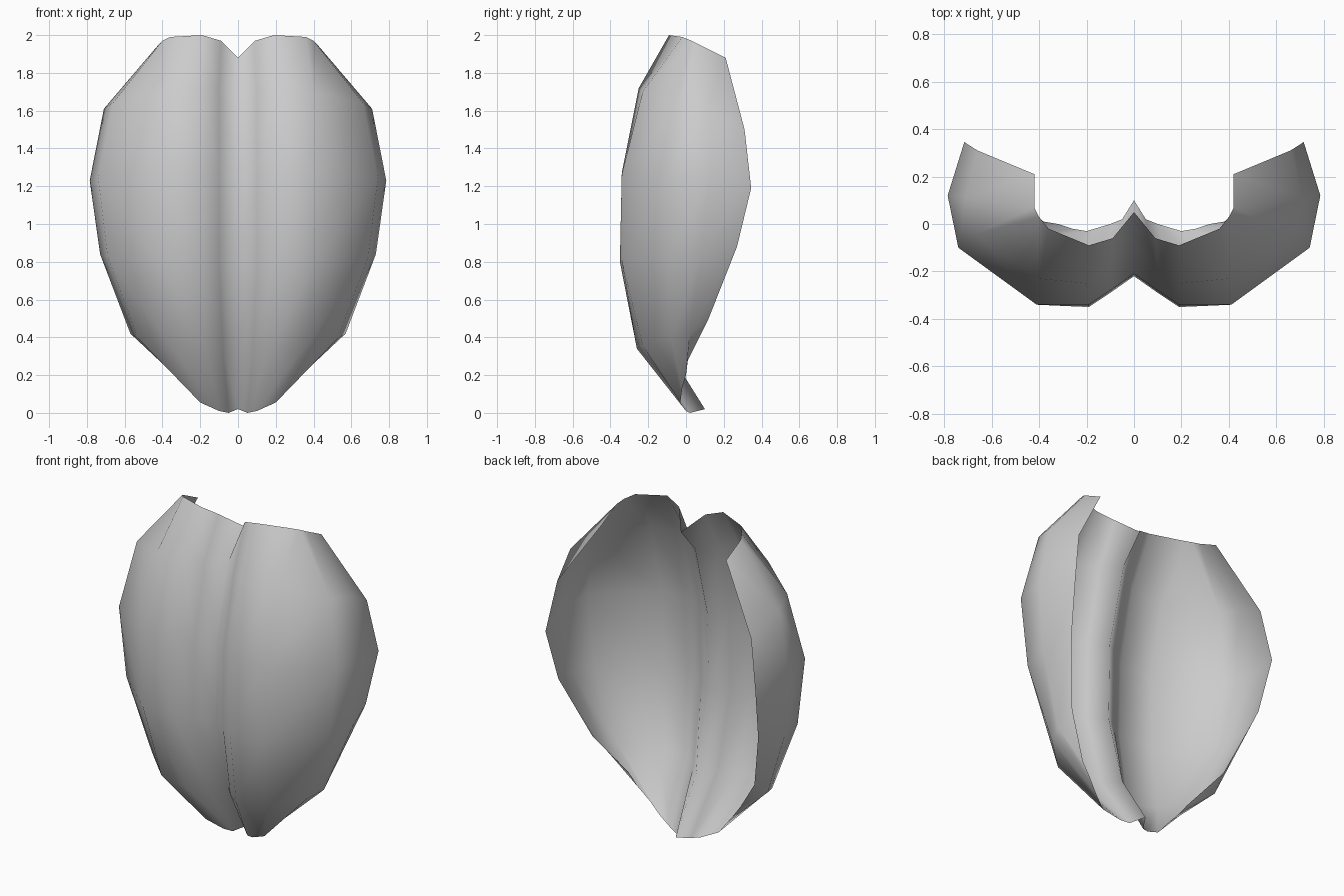
import bpy
import bmesh
from mathutils import Vector

# Remove only the default cube
default_cube = bpy.data.objects.get("Cube")
if default_cube:
    bpy.data.objects.remove(default_cube, do_unlink=True)


def make_material(name, colour):
    material = bpy.data.materials.new(name)
    material.use_nodes = True
    material.diffuse_color = colour
    shader = material.node_tree.nodes.get("Principled BSDF")
    shader.inputs["Base Color"].default_value = colour
    shader.inputs["Roughness"].default_value = 0.8
    return material


def section(front_height, back_height, outline):
    """Place a half outline in plan; its outer wall tilts towards the back edge."""
    tilt = (0, 0, 0, 0.1, 0.35, 0.5, 1)
    rise = back_height - front_height
    return [Vector((x, y, front_height + rise * t))
            for (x, y), t in zip(outline, tilt)]


def rim(points):
    return [Vector(point) for point in points]


# Half sections run from the centre crease around the lobe to the open back edge
bottom_rim = rim([(0, .1, .02), (.05, .02, 0), (.1, 0, .01), (.2, -.03, .055),
                  (.26, -.02, .13), (.32, 0, .2), (.38, .01, .28)])
lower = section(.34, .5, [(0, -.1), (.08, -.19), (.17, -.26), (.36, -.23),
                          (.53, -.08), (.57, .02), (.55, .12)])
waist = section(.8, .88, [(0, -.22), (.1, -.29), (.19, -.35), (.41, -.34),
                          (.69, -.1), (.73, .08), (.68, .27)])
chest = section(1.27, 1.19, [(0, -.21), (.1, -.28), (.19, -.34), (.41, -.34),
                             (.74, -.1), (.785, .12), (.715, .345)])
shoulder = section(1.72, 1.5, [(0, -.09), (.1, -.18), (.2, -.25), (.4, -.23),
                               (.66, -.04), (.71, .11), (.66, .31)])
top_rim = rim([(0, .05, 1.88), (.09, -.06, 1.97), (.19, -.09, 2), (.36, -.02, 1.99),
               (.4, .03, 1.97), (.42, .07, 1.95), (.42, .21, 1.88)])
sections = [bottom_rim, lower, waist, chest, shoulder, top_rim]


def build_shell(name, rows, material):
    """Skin the half sections, then mirror them into a two-lobed open shell."""
    bm = bmesh.new()
    grid = [[bm.verts.new(point) for point in row] for row in rows]
    for below, above in zip(grid, grid[1:]):
        for a, b, c, d in zip(below, below[1:], above[1:], above):
            bm.faces.new((a, b, c, d))
    mesh = bpy.data.meshes.new(name)
    bm.to_mesh(mesh)
    bm.free()
    mesh.materials.append(material)

    shell = bpy.data.objects.new(name, mesh)
    bpy.context.collection.objects.link(shell)
    mirror = shell.modifiers.new("Mirror", "MIRROR")
    mirror.use_clip = True

    # Soft shading over the broad panels
    for polygon in mesh.polygons:
        polygon.use_smooth = True
    return shell


shell_grey = make_material("Shell grey", (.6, .6, .6, 1))
build_shell("two_lobed_shell", sections, shell_grey)
